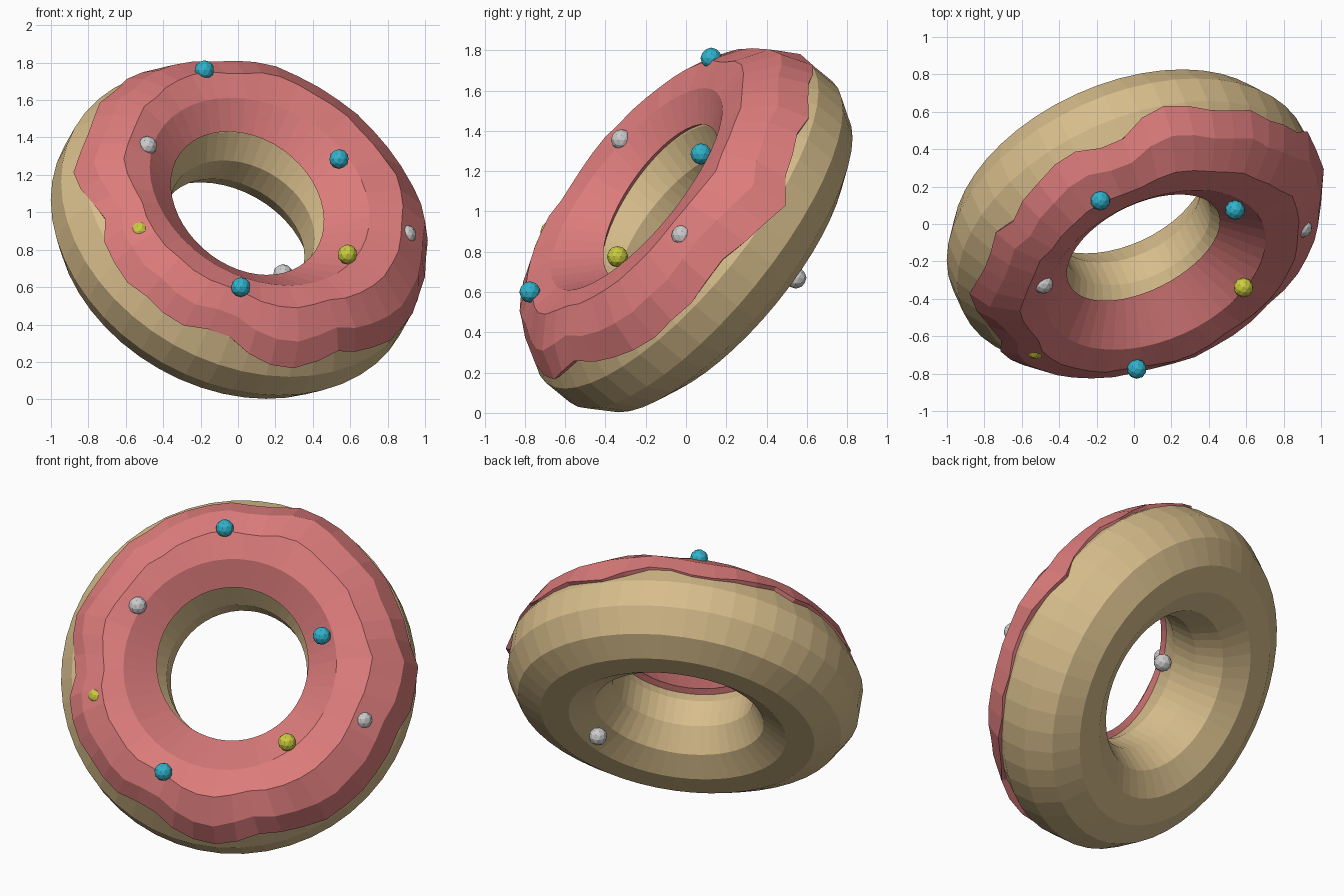
import bpy, math, random
from mathutils import Vector

if "Cube" in bpy.data.objects:
    bpy.data.objects.remove(bpy.data.objects["Cube"])

random.seed(4)
R, TUBE = 0.72, 0.32
SEG, SIDES = 48, 12
# tilted ring frame: N is the ring axis, U and V span its plane
C = Vector((-0.004, 0.015, 0.898))
N = Vector((0.335, -0.73, 0.595)).normalized()
U = (Vector((1, 0, 0)) - N * N.x).normalized()
V = N.cross(U)


def material(name, rgb):
    m = bpy.data.materials.new(name)
    m.diffuse_color = (*rgb, 1)
    m.use_nodes = True
    m.node_tree.nodes["Principled BSDF"].inputs["Base Color"].default_value = m.diffuse_color
    return m


def ring_point(phi, theta, r):
    return C + (U * math.cos(phi) + V * math.sin(phi)) * (R + r * math.cos(theta)) + N * r * math.sin(theta)


def sweep(name, section, count, mat):
    """Closed ring: section(phi) returns `count` (theta, radius) pairs."""
    verts, faces = [], []
    for i in range(SEG):
        phi = 2 * math.pi * i / SEG
        verts += [ring_point(phi, t, r) for t, r in section(phi)]
    for i in range(SEG):
        a, b = i * count, (i + 1) % SEG * count
        for j in range(count):
            k = (j + 1) % count
            faces.append((a + j, b + j, b + k, a + k))
    me = bpy.data.meshes.new(name)
    me.from_pydata(verts, [], faces)
    me.materials.append(mat)
    ob = bpy.data.objects.new(name, me)
    bpy.context.collection.objects.link(ob)
    return ob


# dough ring
def dough_section(phi):
    return [(math.radians(15 + 360 / SIDES * j), TUBE) for j in range(SIDES)]


sweep("dough", dough_section, SIDES, material("dough", (0.68, 0.51, 0.26)))


# icing: wavy outer edge thinning onto the dough, lumpy surface
def icing_section(phi):
    c, s = math.cos(phi), math.sin(phi)
    end = 31 - 13 * c - 4 * s + 5 * math.sin(7 * phi + 2) + 4 * math.sin(11 * phi + 1) + random.uniform(-3.5, 3.5)
    start = 143 - 8 * s + 5 * c
    lump = 0.01 * math.sin(5 * phi + 1) + 0.008 * math.sin(9 * phi)
    outer = [(start, 0.03), (105, 0.05)]
    for f, th in ((0.33, 0.068), (0.68, 0.04), (1.0, 0.012)):
        th += (0.7 * lump + random.uniform(-0.008, 0.008)) * f
        outer.append((105 + (end - 105) * f, max(th, 0.002)))
    inner = [(end, -0.02), (75, -0.02), (105, -0.02), (start, -0.02)]
    return [(math.radians(t), TUBE + h) for t, h in reversed(outer + inner)]


sweep("icing", icing_section, 9, material("icing", (0.72, 0.20, 0.20)))

# sprinkles: small balls sunk in the icing, one on the underside
teal = material("teal", (0.03, 0.45, 0.60))
yellow = material("yellow", (0.60, 0.60, 0.05))
sprinkles = [
    ((-0.18, 0.125, 1.76), teal), ((0.54, 0.075, 1.285), teal), ((0.015, -0.775, 0.60), teal),
    ((-0.525, -0.67, 0.90), yellow), ((0.585, -0.34, 0.775), yellow),
    ((-0.485, -0.32, 1.355), None), ((0.90, -0.02, 0.88), None), ((0.24, 0.545, 0.67), None),
]
for i, (p, m) in enumerate(sprinkles):
    bpy.ops.mesh.primitive_ico_sphere_add(subdivisions=2, radius=0.053, location=p)
    ob = bpy.context.object
    ob.name = f"sprinkle_{i + 1}"
    if m:
        ob.data.materials.append(m)
